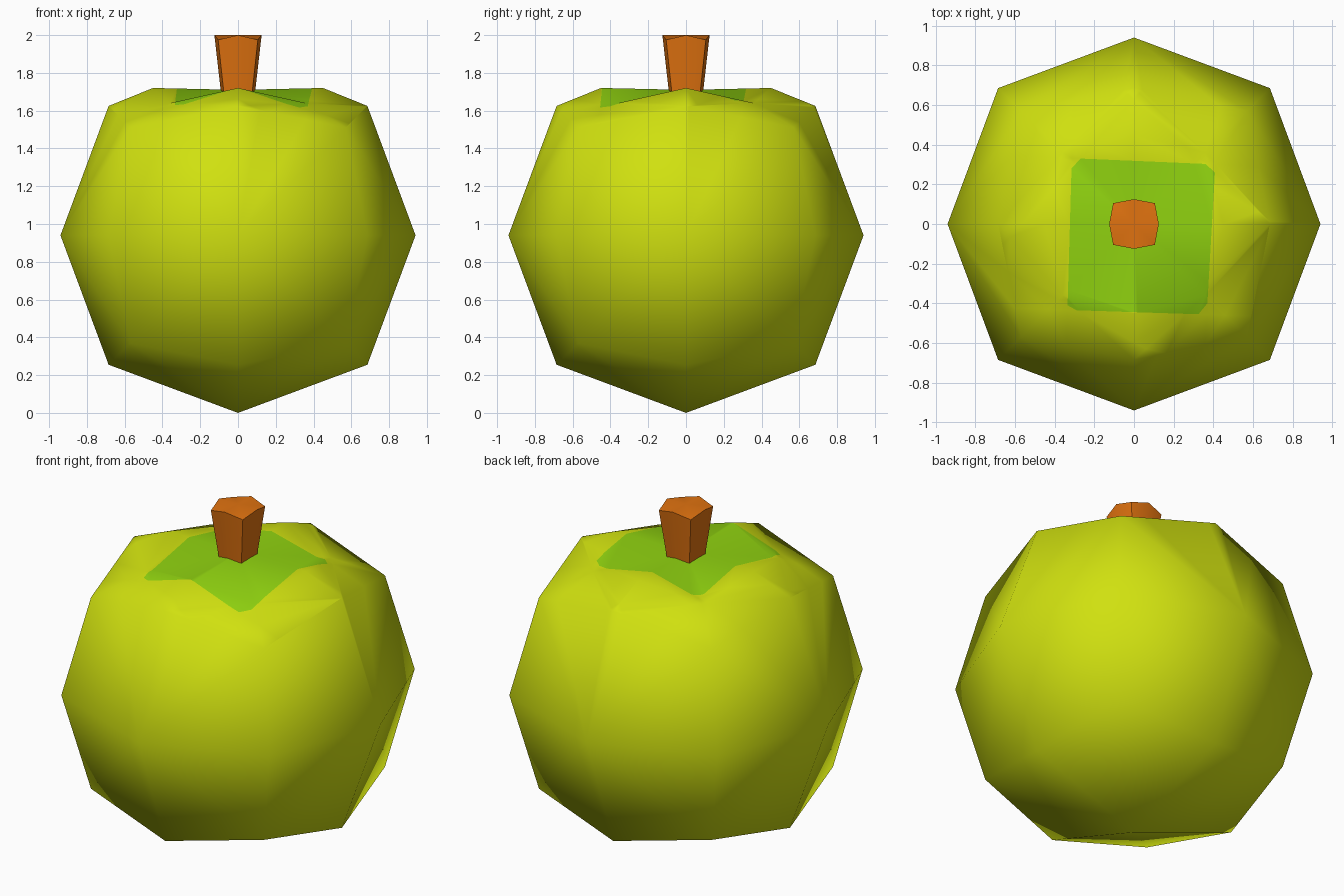
import bpy, bmesh, math
from mathutils import Vector

if "Cube" in bpy.data.objects:
    bpy.data.objects.remove(bpy.data.objects["Cube"])


def material(name, rgb):
    m = bpy.data.materials.new(name)
    m.diffuse_color = (*rgb, 1)
    m.use_nodes = True
    m.node_tree.nodes["Principled BSDF"].inputs["Base Color"].default_value = m.diffuse_color
    return m


skin = material("yellow_green_skin", (0.63, 0.75, 0.005))
patch = material("green_patch", (0.28, 0.65, 0.005))
wood = material("orange_brown_stem", (0.75, 0.17, 0.005))


def finish(bm, name, mats, angle):
    bmesh.ops.recalc_face_normals(bm, faces=bm.faces)
    me = bpy.data.meshes.new(name)
    bm.to_mesh(me)
    bm.free()
    ob = bpy.data.objects.new(name, me)
    bpy.context.collection.objects.link(ob)
    for m in mats:
        me.materials.append(m)
    bpy.ops.object.select_all(action='DESELECT')
    ob.select_set(True)
    bpy.context.view_layer.objects.active = ob
    bpy.ops.object.shade_smooth_by_angle(angle=math.radians(angle))
    return ob


# eight directions: sides (even) and corners (odd)
RING = [(1, 0), (1, 1), (0, 1), (-1, 1), (-1, 0), (-1, -1), (0, -1), (1, -1)]


def ring(bm, side, corner, z_side, z_corner):
    out = []
    for i, (x, y) in enumerate(RING):
        r, z = (corner, z_corner) if i % 2 else (side, z_side)
        out.append(bm.verts.new((x * r, y * r, z)))
    return out


def bridge(bm, a, b):
    for i in range(8):
        j = (i + 1) % 8
        bm.faces.new((a[i], a[j], b[j], b[i]))


def cap(bm, loop, z):
    c = bm.verts.new((0, 0, z))
    for i in range(0, 8, 2):
        for s in (-1, 1):
            bm.faces.new((c, loop[i], loop[(i + s) % 8]))


# fruit body: rounded cube with a sunken top
bm = bmesh.new()
bmesh.ops.create_cube(bm, size=2)
bmesh.ops.subdivide_edges(bm, edges=bm.edges[:], cuts=1, use_grid_fill=True)
RADIUS = {1: 0.94, 2: 0.685, 3: 0.57}
for v in bm.verts:
    signs = [round(c) for c in v.co]
    r = RADIUS[sum(abs(s) for s in signs)]
    v.co = Vector(signs) * r + Vector((0, 0, 0.94))
top = max(bm.verts, key=lambda v: v.co.z)
bmesh.ops.delete(bm, geom=[top], context='VERTS')
outer = []
for x, y in RING:
    r = 0.57 if x and y else 0.685
    z = 1.51 if x and y else 1.625
    p = Vector((x * r, y * r, z))
    outer.append(min(bm.verts, key=lambda v: (v.co - p).length))
rim = ring(bm, 0.45, 0.36, 1.72, 1.64)
bridge(bm, outer, rim)
cap(bm, rim, 1.71)
bmesh.ops.triangulate(bm, faces=bm.faces[:], quad_method='SHORT_EDGE')

# green patch: cut its outline into the top faces
outline = [(-0.335, -0.41), (-0.29, -0.435), (0.325, -0.455), (0.37, -0.40),
           (0.408, 0.26), (0.36, 0.303), (-0.27, 0.33), (-0.315, 0.28)]
planes = []
for (x0, y0), (x1, y1) in zip(outline, outline[1:] + outline[:1]):
    planes.append((Vector((x0, y0, 0)), Vector((y1 - y0, x0 - x1, 0)).normalized()))


def top_faces():
    return [f for f in bm.faces if all(v.co.z > 1.45 for v in f.verts)]


for co, no in planes:
    faces = top_faces()
    geom = faces + list({e for f in faces for e in f.edges}) \
        + list({v for f in faces for v in f.verts})
    bmesh.ops.bisect_plane(bm, geom=geom, dist=1e-5, plane_co=co, plane_no=no)
for f in top_faces():
    c = f.calc_center_median()
    if all((c - co).dot(no) < 0 for co, no in planes):
        f.material_index = 1
finish(bm, "fruit_body", [skin, patch], 80)

# stem: tapered eight-sided stalk
bm = bmesh.new()
low = ring(bm, 0.085, 0.07, 1.65, 1.65)
high = ring(bm, 0.125, 0.105, 2.0, 1.975)
bridge(bm, low, high)
cap(bm, high, 2.0)
cap(bm, low, 1.65)
finish(bm, "stem", [wood], 60)
